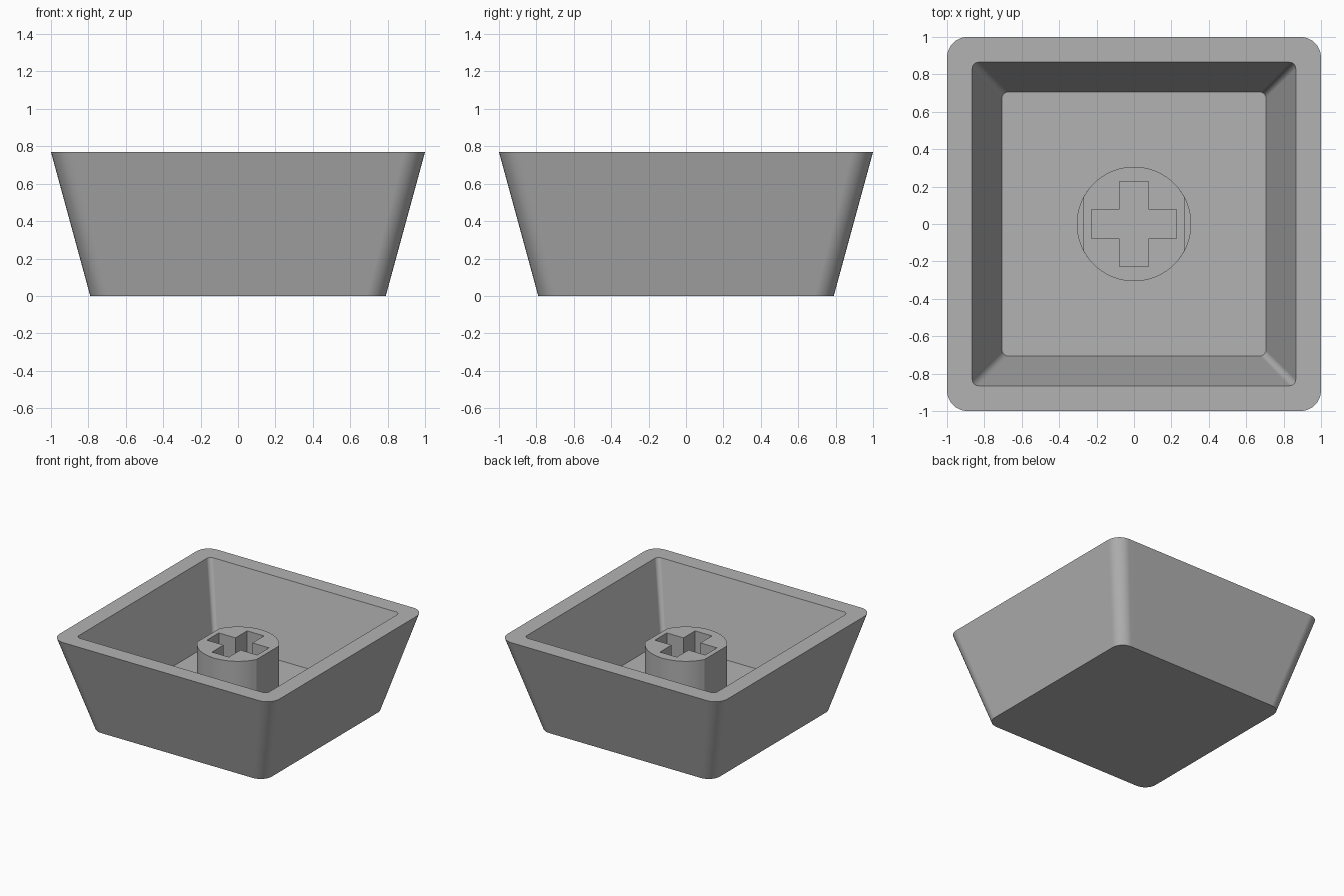
import bpy, bmesh
from math import cos, sin, pi, radians

default = bpy.data.objects.get("Cube")
if default:
    bpy.data.objects.remove(default)

HEIGHT, FLOOR, STEM_TOP, STEM_R = 0.77, 0.18, 0.615, 0.306

grey = bpy.data.materials.new("grey plastic")
grey.use_nodes = True
grey.diffuse_color = (0.45, 0.45, 0.45, 1)
grey.node_tree.nodes["Principled BSDF"].inputs["Base Color"].default_value = grey.diffuse_color


def make_object(name, bm):
    bmesh.ops.recalc_face_normals(bm, faces=bm.faces)
    mesh = bpy.data.meshes.new(name)
    bm.to_mesh(mesh)
    bm.free()
    mesh.materials.append(grey)
    obj = bpy.data.objects.new(name, mesh)
    bpy.context.collection.objects.link(obj)
    return obj


def finish(obj):
    bpy.ops.object.select_all(action='DESELECT')
    obj.select_set(True)
    bpy.context.view_layer.objects.active = obj
    bpy.ops.object.shade_smooth_by_angle(angle=radians(30))
    weighted = obj.modifiers.new("Flat walls", 'WEIGHTED_NORMAL')
    weighted.keep_sharp = True


def rounded_square(bm, half, radius, z, steps=8):
    """One ring of vertices around a square with rounded corners."""
    ring = []
    for corner in range(4):
        mid = pi / 4 + corner * pi / 2
        cx = (half - radius) * round(cos(mid) * 2 ** 0.5)
        cy = (half - radius) * round(sin(mid) * 2 ** 0.5)
        for i in range(steps + 1):
            a = corner * pi / 2 + i / steps * pi / 2
            ring.append(bm.verts.new((cx + radius * cos(a), cy + radius * sin(a), z)))
    return ring


def prism(name, outline, z0, z1):
    """Straight extrusion of a flat outline."""
    bm = bmesh.new()
    low, high = ([bm.verts.new((x, y, z)) for x, y in outline] for z in (z0, z1))
    bridge(bm, low, high)
    bm.faces.new(low)
    bm.faces.new(high)
    return make_object(name, bm)


def bridge(bm, a, b):
    for i in range(len(a)):
        j = (i + 1) % len(a)
        bm.faces.new((a[i], a[j], b[j], b[i]))


# Tapered hollow shell: outside base, outside rim, inside rim, inside floor
bm = bmesh.new()
rings = [rounded_square(bm, *spec) for spec in (
    (0.79, 0.1, 0), (1.0, 0.11, HEIGHT), (0.865, 0.035, HEIGHT), (0.705, 0.03, FLOOR))]
for a, b in zip(rings, rings[1:]):
    bridge(bm, a, b)
bm.faces.new(rings[0])
bm.faces.new(rings[-1])
finish(make_object("cap_shell", bm))

# Round foot of the stem, then the upper part with a flat on each side
circle = [(STEM_R * cos(i * pi / 36), STEM_R * sin(i * pi / 36)) for i in range(72)]
flat = 0.27
chord = (STEM_R ** 2 - flat ** 2) ** 0.5
flatted = [p for p in circle if abs(p[0]) < flat - 0.005]
half = len(flatted) // 2
flatted = ([(flat, chord)] + flatted[:half] + [(-flat, chord), (-flat, -chord)]
           + flatted[half:] + [(flat, -chord)])
foot = prism("stem_foot", circle, FLOOR - 0.02, FLOOR + 0.04)
stem = prism("stem", flatted, FLOOR + 0.04, STEM_TOP)

# Cross-shaped socket
arm, w = 0.228, 0.077
cross = [(arm, -w), (arm, w), (w, w), (w, arm), (-w, arm), (-w, w),
         (-arm, w), (-arm, -w), (-w, -w), (-w, -arm), (w, -arm), (w, -w)]
cutter = prism("socket_cutter", cross, FLOOR, HEIGHT)
cutter.hide_render = True
cutter.hide_set(True)
for part in (foot, stem):
    cut = part.modifiers.new("Socket", 'BOOLEAN')
    cut.operation = 'DIFFERENCE'
    cut.solver = 'EXACT'
    cut.object = cutter
    finish(part)
